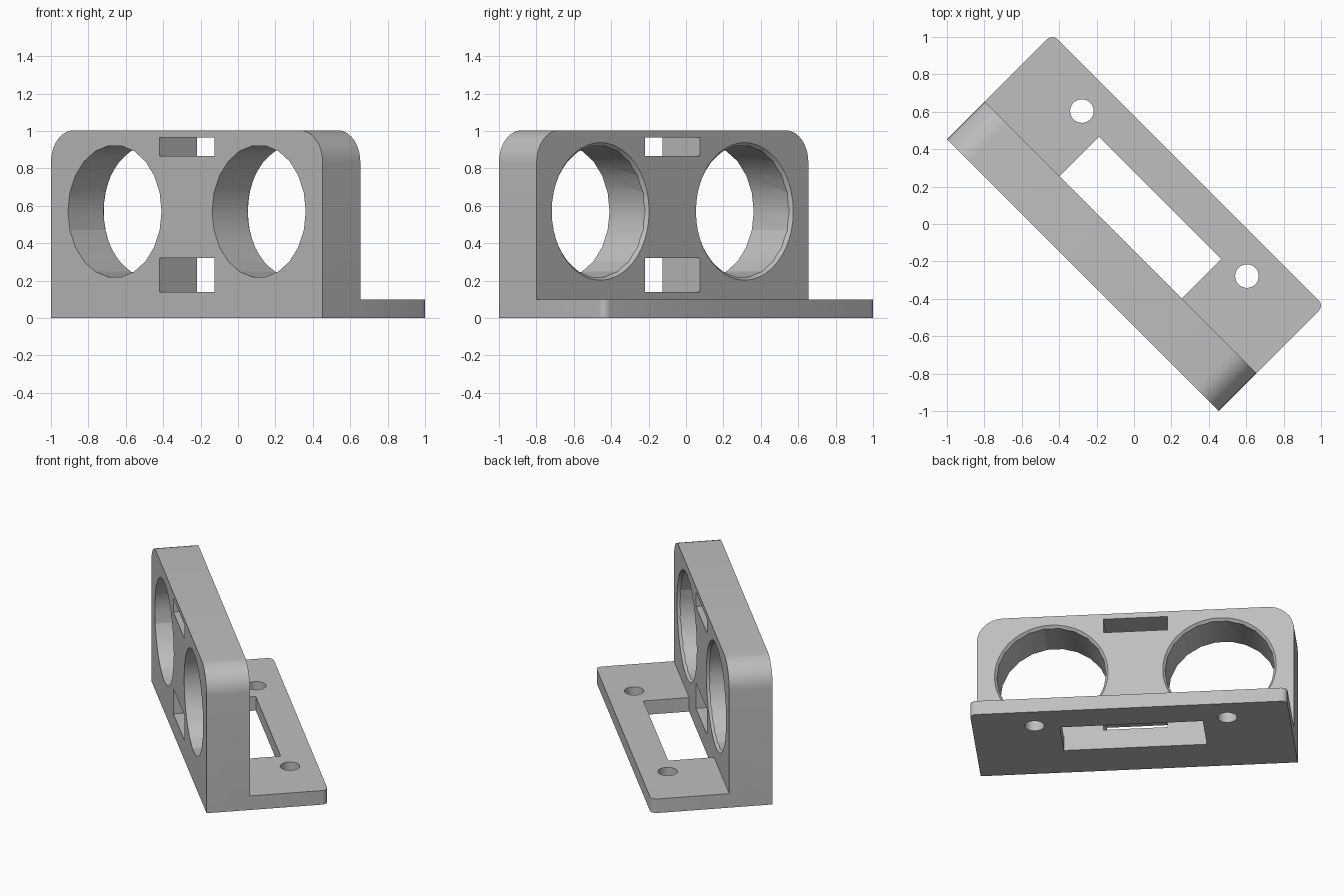
import bpy, bmesh
from math import sin, cos, pi, radians
from mathutils import Matrix, Vector

old = bpy.data.objects.get("Cube")
if old:
    bpy.data.objects.remove(old)

HALF, FRONT, WALL_BACK, BACK = 1.027, -0.387, -0.102, 0.41
HEIGHT, BASE = 1.003, 0.1

grey = bpy.data.materials.new("plain grey")
grey.use_nodes = True
colour = (0.52, 0.52, 0.52, 1)
grey.diffuse_color = colour
grey.node_tree.nodes["Principled BSDF"].inputs["Base Color"].default_value = colour


def finish(name, bm):
    bmesh.ops.recalc_face_normals(bm, faces=bm.faces)
    mesh = bpy.data.meshes.new(name)
    bm.to_mesh(mesh)
    bm.free()
    mesh.materials.append(grey)
    obj = bpy.data.objects.new(name, mesh)
    bpy.context.collection.objects.link(obj)
    return obj


def prism(name, points, offset):
    """Extrude a closed outline along an offset."""
    bm = bmesh.new()
    face = bm.faces.new([bm.verts.new(p) for p in points])
    new = bmesh.ops.extrude_face_region(bm, geom=[face])["geom"]
    bmesh.ops.translate(bm, vec=offset, verts=[v for v in new if isinstance(v, bmesh.types.BMVert)])
    return finish(name, bm)


def rounded_top(low, high, r, steps):
    """2D outline, square at the bottom and rounded at the top."""
    pts = [(-HALF, low), (HALF, low)]
    for side, start in ((1, 0), (-1, pi / 2)):
        for i in range(steps + 1):
            a = start + i * pi / 2 / steps
            pts.append((side * (HALF - r) + r * cos(a), high - r + r * sin(a)))
    return pts


def box(name, x, y, z):
    corners = [(x[0], y[0], z[0]), (x[1], y[0], z[0]), (x[1], y[1], z[0]), (x[0], y[1], z[0])]
    return prism(name, corners, (0, 0, z[1] - z[0]))


def cone(name, centre, r1, r2, depth, sides, turn):
    bm = bmesh.new()
    bmesh.ops.create_cone(bm, cap_ends=True, segments=sides, radius1=r1, radius2=r2, depth=depth,
                          matrix=Matrix.Translation(centre) @ turn)
    return finish(name, bm)


def combine(target, tool, operation):
    mod = target.modifiers.new(operation.lower(), 'BOOLEAN')
    mod.operation, mod.object, mod.solver = operation, tool, 'EXACT'
    bpy.context.view_layer.objects.active = target
    bpy.ops.object.modifier_apply(modifier=mod.name)
    bpy.data.objects.remove(tool)


# Upright wall and foot plate joined into one bracket
bracket = prism("mounting_bracket", [(x, FRONT, z) for x, z in rounded_top(0, HEIGHT, 0.17, 10)],
                (0, WALL_BACK - FRONT, 0))
foot = prism("foot_plate", [(x, y, 0) for x, y in rounded_top(-0.25, BACK, 0.04, 4)], (0, 0, BASE))
combine(bracket, foot, 'UNION')

# Round openings with a bevelled rear rim, and screw holes in the foot
back_turn = Matrix.Rotation(-pi / 2, 4, 'X') @ Matrix.Rotation(pi / 2, 4, 'Z')
for side in (-1, 1):
    combine(bracket, cone("opening", (side * 0.545, -0.245, 0.57), 0.354, 0.354, 0.6, 22, back_turn), 'DIFFERENCE')
    combine(bracket, cone("rim", (side * 0.545, WALL_BACK, 0.57), 0.35, 0.386, 0.04, 44, back_turn), 'DIFFERENCE')
    combine(bracket, cone("screw_hole", (side * 0.624, 0.23, 0.05), 0.063, 0.063, 0.3, 32, Matrix()), 'DIFFERENCE')

# Rectangular slots through the wall and the foot
for z in ((0.14, 0.32), (0.865, 0.965)):
    combine(bracket, box("slot", (-0.208, 0.208), (-0.6, 0.1), z), 'DIFFERENCE')
combine(bracket, box("foot_slot", (-0.463, 0.463), (WALL_BACK, 0.198), (-0.1, 0.12)), 'DIFFERENCE')

# Turn the bracket diagonally
bracket.data.transform(Matrix.Rotation(radians(-45), 4, 'Z'))
bpy.ops.object.select_all(action='DESELECT')
bracket.select_set(True)
bpy.context.view_layer.objects.active = bracket
bpy.ops.object.shade_smooth_by_angle(angle=radians(30))
